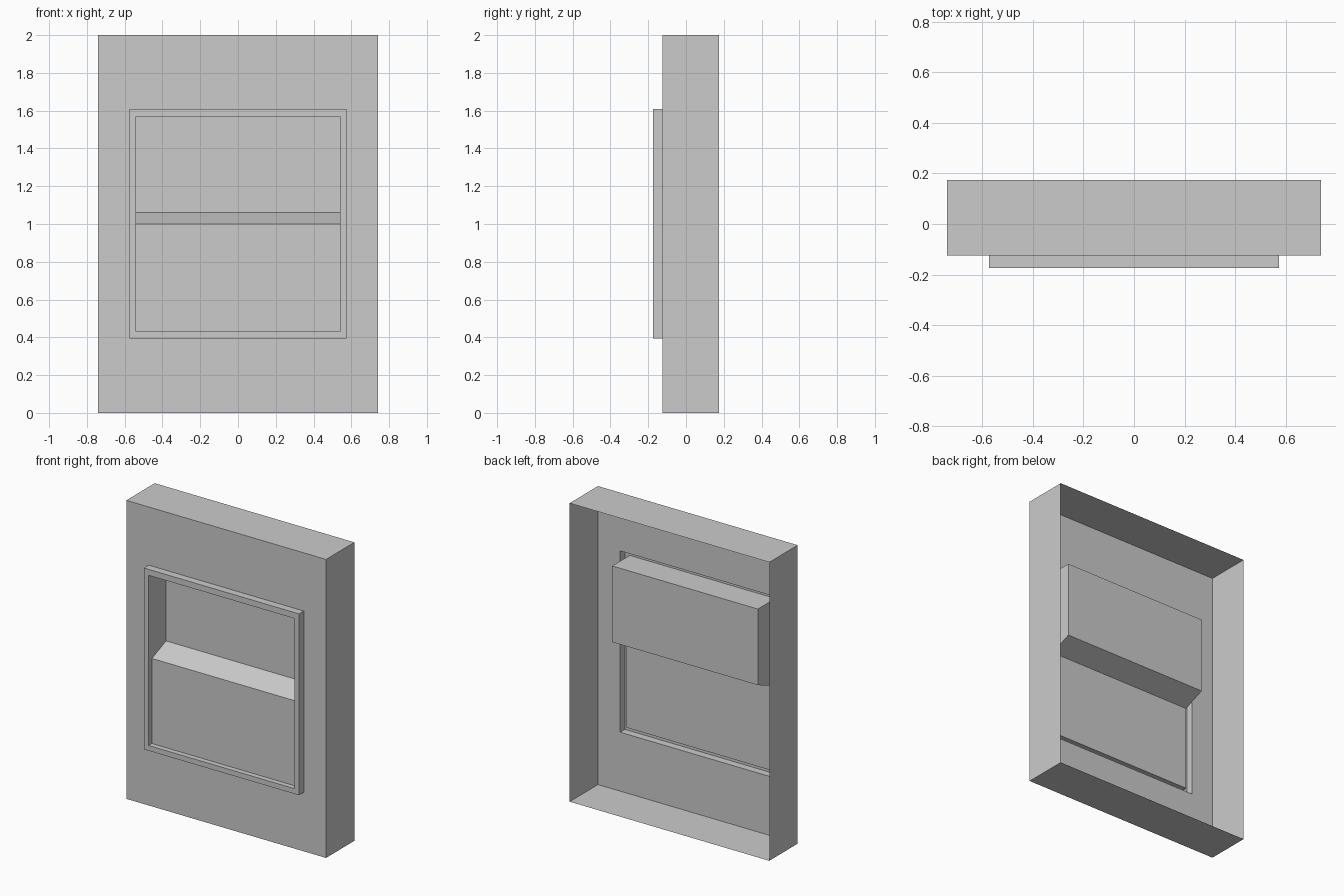
import bpy

if "Cube" in bpy.data.objects:
    bpy.data.objects.remove(bpy.data.objects["Cube"])


def make_object(name, verts, faces):
    mesh = bpy.data.meshes.new(name)
    mesh.from_pydata(verts, [], faces)
    mesh.update()
    obj = bpy.data.objects.new(name, mesh)
    bpy.context.collection.objects.link(obj)
    return obj


def rect(half_w, z0, z1, y):
    return [(-half_w, y, z0), (half_w, y, z0), (half_w, y, z1), (-half_w, y, z1)]


def loft(name, rings):
    """Join successive rectangles with quads, leaving both ends open."""
    verts = [v for ring in rings for v in ring]
    faces = []
    for r in range(len(rings) - 1):
        a, b = 4 * r, 4 * r + 4
        for i in range(4):
            j = (i + 1) % 4
            faces.append((a + i, a + j, b + j, b + i))
    return make_object(name, verts, faces)


BACK, FACE, PROUD = 0.175, -0.125, -0.175
outer = (0.74, 0.0, 2.0)
trim = (0.575, 0.395, 1.61)
opening = (0.54, 0.43, 1.57)

# Open-backed housing shell with a window cut in its front plate
loft("housing", [rect(*outer, BACK), rect(*outer, FACE), rect(*trim, FACE)])

# Raised hollow trim around the window
loft("window_frame", [rect(*trim, FACE), rect(*trim, PROUD), rect(*opening, PROUD)])

# Recess: shallow lower panel, sloped ledge and deep upper pocket
w, z0, z1 = opening
profile = [(PROUD, z0), (-0.14, z0), (-0.14, 1.0), (0.01, 1.06), (0.01, z1), (PROUD, z1)]
n = len(profile)
verts = [(x, y, z) for x in (-w, w) for y, z in profile]
faces = [(i, n + i, n + i + 1, i + 1) for i in range(n - 1)]
faces += [tuple(range(n)), tuple(reversed(range(n, 2 * n)))]
make_object("recessed_panel", verts, faces)
